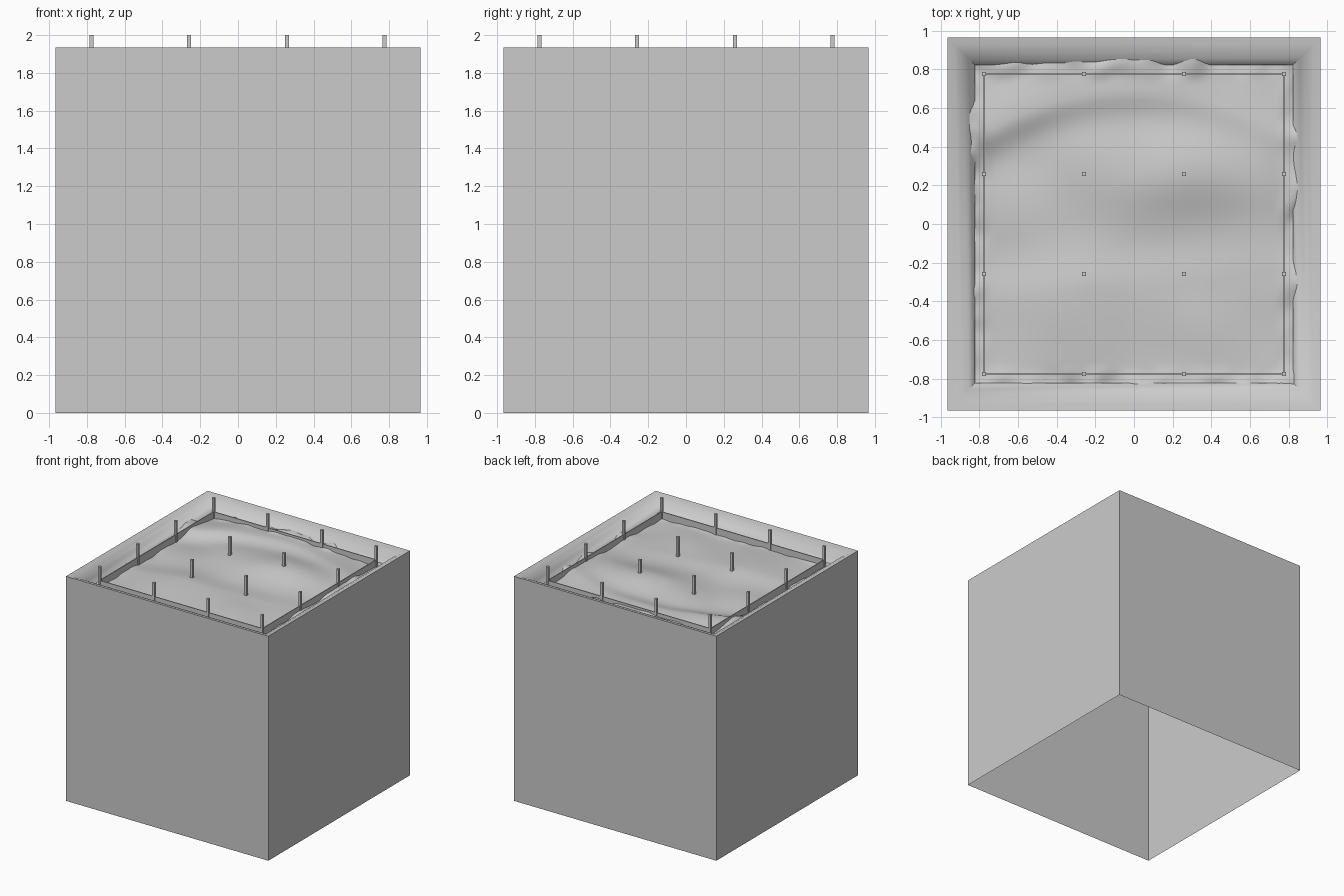
import bpy, bmesh, math
from mathutils import Vector, noise

cube = bpy.data.objects.get("Cube")
if cube:
    bpy.data.objects.remove(cube, do_unlink=True)

HALF, TOP = 0.965, 1.935      # outer box
PIN, FRAME_TOP = 0.775, 1.88  # pin grid and frame

gray = bpy.data.materials.new("plain_gray")
gray.use_nodes = True
color = (0.6, 0.6, 0.6, 1)
gray.diffuse_color = color
gray.node_tree.nodes["Principled BSDF"].inputs["Base Color"].default_value = color


def finish(bm, name, smooth=None):
    mesh = bpy.data.meshes.new(name)
    bm.to_mesh(mesh)
    bm.free()
    mesh.materials.append(gray)
    obj = bpy.data.objects.new(name, mesh)
    bpy.context.collection.objects.link(obj)
    if smooth:
        bpy.ops.object.select_all(action="DESELECT")
        obj.select_set(True)
        bpy.context.view_layer.objects.active = obj
        bpy.ops.object.shade_smooth_by_angle(angle=math.radians(smooth))
    return obj


def square_rings(profile):
    """Sweep (half width, height) points round a square."""
    bm = bmesh.new()
    rings = [[bm.verts.new((sx * r, sy * r, z))
              for sx, sy in ((-1, -1), (1, -1), (1, 1), (-1, 1))]
             for r, z in profile]
    for low, high in zip(rings, rings[1:]):
        for i in range(4):
            j = (i + 1) % 4
            bm.faces.new((low[i], low[j], high[j], high[i]))
    return bm


def add_box(bm, center, size):
    made = bmesh.ops.create_cube(bm, size=1)["verts"]
    bmesh.ops.scale(bm, vec=size, verts=made)
    bmesh.ops.translate(bm, vec=center, verts=made)


# Open-bottomed outer walls
finish(square_rings([(HALF, 0), (HALF, TOP)]), "outer_walls")

# Shallow rounded rim rolling down to the sheet
rim = [(HALF, TOP), (0.93, 1.928), (0.89, 1.907), (0.855, 1.875), (0.822, 1.835)]
finish(square_rings(rim), "rounded_rim", 60)


def bell(d, width):
    return math.exp(-(d / width) ** 2)


def fold(d, steep, gentle):
    """Ridge that falls steeply on one side and gently on the other."""
    return bell(d, gentle if d > 0 else steep)


def ground(x, y):
    # Back ridge curves forward at both sides
    north = fold(y - (0.69 - 0.38 * x * x), 0.11, 0.25)
    north *= 0.4 + 0.6 / (1 + math.exp(6 * (x - 0.35)))
    # Middle hill, and a long low front hill
    middle = fold(0.24 - y, 0.26, 0.22) * bell(x - 0.26, 0.46)
    south = fold(-0.32 + 0.1 * x - y, 0.17, 0.35) * (0.5 + 0.5 * bell(x + 0.1, 0.5))
    z = 1.815 + 0.045 * north + 0.07 * middle + 0.03 * south
    z += 0.016 * noise.noise(Vector((x * 3, y * 3, 0.5)))
    # Crumpled outer edge
    edge = max(0, (max(abs(x), abs(y)) - 0.74) / 0.12)
    return z + edge * (0.01 + 0.05 * noise.noise(Vector((x * 8, y * 8, 2))))


# Rumpled sheet filling the box
bm = bmesh.new()
bmesh.ops.create_grid(bm, x_segments=70, y_segments=70, size=0.86)
for v in bm.verts:
    v.co.z = ground(v.co.x, v.co.y)
finish(bm, "rumpled_sheet", 60)

# Thin upright frame round the sheet
bm = bmesh.new()
depth = 0.08
for side in (-1, 1):
    z = FRAME_TOP - depth / 2
    add_box(bm, (0, side * PIN, z), (2 * PIN, 0.008, depth))
    add_box(bm, (side * PIN, 0, z), (0.008, 2 * PIN, depth))
finish(bm, "thin_frame")

# Grid of square pins
bm = bmesh.new()
spots = [PIN * (2 * i / 3 - 1) for i in range(4)]
for x in spots:
    for y in spots:
        add_box(bm, (x, y, 1.9), (0.021, 0.021, 0.2))
finish(bm, "square_pins")
